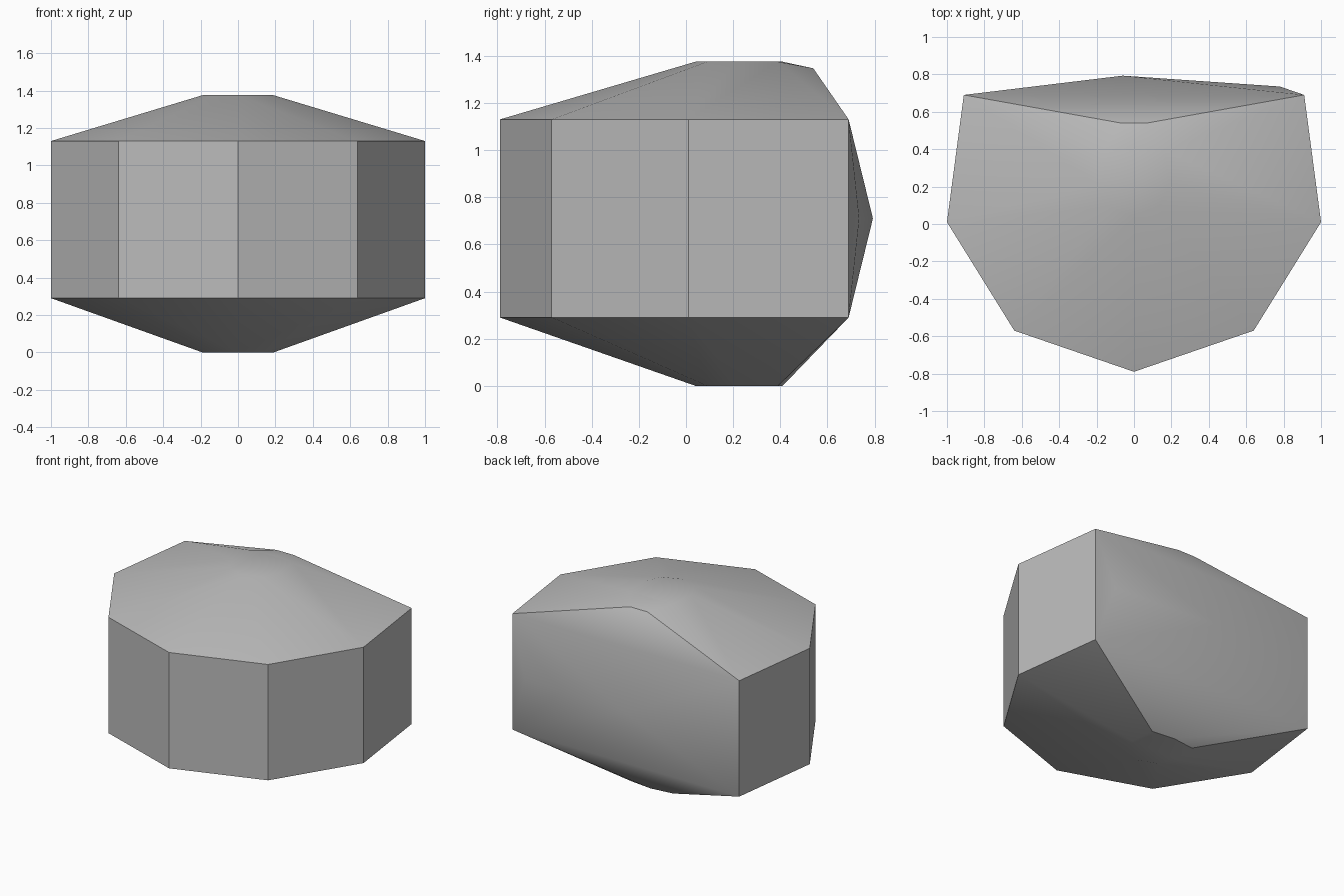
import bpy
import bmesh
import math

cube = bpy.data.objects.get("Cube")
if cube:
    bpy.data.objects.remove(cube, do_unlink=True)

# Half outlines, mirrored across x
WALL = [(0, -0.79), (0.64, -0.57), (1.0, 0.01), (0.91, 0.69)]
CAP = [(0, 0.04), (0.13, 0.09), (0.19, 0.21), (0.17, 0.39), (0, 0.41)]
CREST = [(0.07, 0.54), (0, 0.53)]


def ring(half, z):
    """Mirrored outline at one height."""
    return [(s * x, y, z) for x, y in half for s in ((1, -1) if x else (1,))]


# Straight wall, domed top and bottom, crest above the back
points = ring(WALL, 0.29) + ring(WALL, 1.13)
points += ring(CAP, 0) + ring(CAP, 1.375) + ring(CREST, 1.347)
# Bulge on the back
points += [(-0.06, 0.793, 0.71), (0.78, 0.735, 0.71)]

bm = bmesh.new()
for p in points:
    bm.verts.new(p)
hull = bmesh.ops.convex_hull(bm, input=bm.verts)
loose = set(hull["geom_interior"]) | set(hull["geom_unused"])
bmesh.ops.delete(bm, geom=[v for v in loose if isinstance(v, bmesh.types.BMVert)],
                 context='VERTS')
# Merge the flat panels and caps
bmesh.ops.dissolve_limit(bm, angle_limit=math.radians(0.5),
                         verts=bm.verts, edges=bm.edges)
bmesh.ops.recalc_face_normals(bm, faces=bm.faces)

mesh = bpy.data.meshes.new("faceted_stone")
bm.to_mesh(mesh)
bm.free()
stone = bpy.data.objects.new("faceted_stone", mesh)
bpy.context.collection.objects.link(stone)

# Grey stone colour
grey = bpy.data.materials.new("stone_grey")
grey.use_nodes = True
colour = (0.5, 0.5, 0.5, 1)
grey.diffuse_color = colour
grey.node_tree.nodes["Principled BSDF"].inputs["Base Color"].default_value = colour
mesh.materials.append(grey)

# Soft dome and back, crisp wall edges
bpy.ops.object.select_all(action='DESELECT')
stone.select_set(True)
bpy.context.view_layer.objects.active = stone
bpy.ops.object.shade_smooth_by_angle(angle=math.radians(35))
